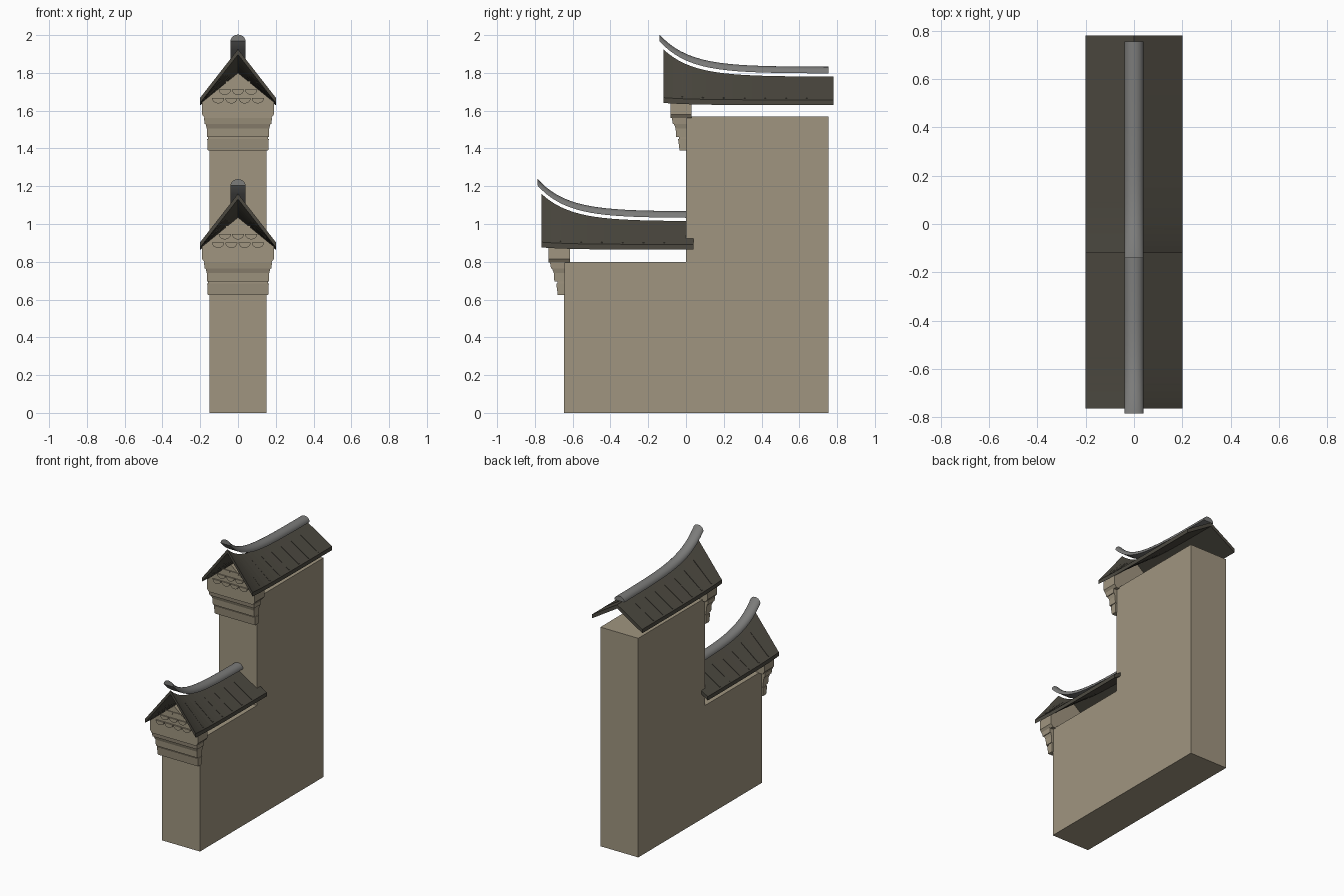
import bpy, bmesh, math

cube = bpy.data.objects.get("Cube")
if cube:
    bpy.data.objects.remove(cube, do_unlink=True)


def material(name, rgb):
    m = bpy.data.materials.new(name)
    m.use_nodes = True
    m.diffuse_color = (*rgb, 1)
    bsdf = m.node_tree.nodes["Principled BSDF"]
    bsdf.inputs["Base Color"].default_value = (*rgb, 1)
    bsdf.inputs["Roughness"].default_value = 0.9
    return m


STONE = material("tan stone", (0.35, 0.30, 0.215))
TILE = material("dark roof tile", (0.072, 0.066, 0.051))
RIDGE = material("grey ridge tile", (0.20, 0.20, 0.195))


def loft(name, strips, mat, smooth=False):
    """Build closed solids, each from a list of matching rings of points."""
    bm = bmesh.new()
    for rings in strips:
        loops = [[bm.verts.new(p) for p in ring] for ring in rings]
        n = len(loops[0])
        for a, b in zip(loops, loops[1:]):
            for i in range(n):
                j = (i + 1) % n
                bm.faces.new((a[i], a[j], b[j], b[i]))
        bm.faces.new(loops[0])
        bm.faces.new(loops[-1][::-1])
    bmesh.ops.recalc_face_normals(bm, faces=bm.faces)
    mesh = bpy.data.meshes.new(name)
    bm.to_mesh(mesh)
    bm.free()
    mesh.materials.append(mat)
    ob = bpy.data.objects.new(name, mesh)
    bpy.context.collection.objects.link(ob)
    if smooth:
        bpy.ops.object.select_all(action="DESELECT")
        ob.select_set(True)
        bpy.context.view_layer.objects.active = ob
        bpy.ops.object.shade_smooth_by_angle(angle=math.radians(40))
    return ob


def rect(hx, y0, y1, z):
    return [(-hx, y0, z), (hx, y0, z), (hx, y1, z), (-hx, y1, z)]


# Roof curves: height of ridge, eave and ridge cap along y
def flare(y):
    return math.exp(-6.5 * (y + 0.12))


def ridge_z(y):
    return 1.78 + 0.145 * flare(y)


def eave_z(y):
    return 1.657 + 0.012 * flare(y)


def cap_z(y):
    return 1.797 + 0.15 * flare(y)


def spread(a, b, n):
    return [a + (b - a) * (i / n) ** 1.5 for i in range(n + 1)]


def tier(prefix, dy, dz, roof_end, cap_end):
    def put(rings):
        return [[(x, y + dy, z + dz) for x, y, z in ring] for ring in rings]

    # Gabled roof sheet with flared front
    t = 0.028
    roof = []
    for y in spread(-0.12, roof_end, 20):
        e, r = eave_z(y), ridge_z(y)
        roof.append([(-0.2, y, e - t), (-0.2, y, e), (0, y, r),
                     (0.2, y, e), (0.2, y, e - t), (0, y, r - t)])
    loft(prefix + "_roof", [put(roof)], TILE)

    # Slim tile seams running down both slopes
    seams = []
    y = -0.02
    while y < roof_end - 0.05:
        for side in (-1, 1):
            rings = []
            for yy in (y - 0.004, y + 0.004):
                def top(x):
                    return ridge_z(yy) + (eave_z(yy) - ridge_z(yy)) * x / 0.2
                rings.append([(side * x, yy, top(x) + h) for x, h in
                              ((0.05, -0.005), (0.05, 0.003),
                               (0.19, 0.003), (0.19, -0.005))])
            seams.append(put(rings))
        y += 0.11
    loft(prefix + "_roof_seams", seams, TILE)

    # Half-round ridge cap floating just above the ridge
    cap = []
    for y in spread(-0.14, cap_end, 20):
        cap.append([(0.04 * math.cos(a), y, cap_z(y) + 0.035 * math.sin(a))
                    for a in (math.pi * i / 10 for i in range(11))])
    loft(prefix + "_ridge_cap", [put(cap)], RIDGE, smooth=True)

    # Pentagonal gable block
    shape = [(-0.175, 1.56), (-0.19, 1.58), (-0.19, 1.645), (0, 1.80),
             (0.19, 1.645), (0.19, 1.58), (0.175, 1.56)]
    gable = [[(x, y, z) for x, z in shape] for y in (-0.082, 0.03)]
    loft(prefix + "_gable", [put(gable)], STONE)

    # Stepped corbel mouldings: half width and front, bottom then top
    steps = [((0.16, -0.034, 1.39), (0.163, -0.042, 1.45)),
             ((0.158, -0.036, 1.45), (0.158, -0.036, 1.46)),
             ((0.163, -0.052, 1.46), (0.165, -0.055, 1.505)),
             ((0.165, -0.055, 1.505), (0.172, -0.064, 1.53)),
             ((0.177, -0.07, 1.53), (0.18, -0.075, 1.562))]
    loft(prefix + "_corbels",
         [put([rect(hx, fy, 0.005, z) for hx, fy, z in s]) for s in steps],
         STONE)

    # Rows of half-round scales on the gable front
    scales = []
    for row, count in enumerate((4, 3, 2)):
        z = 1.666 + 0.045 * row
        for i in range(count):
            cx = (i - (count - 1) / 2) * 0.07
            depth = -0.092 + 0.002 * row
            scales.append(put([
                [(cx + 0.032 * math.cos(a), y, z - 0.028 * math.sin(a))
                 for a in (math.pi * k / 8 for k in range(9))]
                for y in (depth, -0.08)]))
    loft(prefix + "_gable_scales", scales, STONE)


# Stepped wall
loft("lower_wall", [[rect(0.15, -0.645, 0, z) for z in (0, 0.8)]], STONE)
loft("upper_wall", [[rect(0.15, 0, 0.755, z) for z in (0, 1.57)]], STONE)

# The two roofed tiers
tier("upper", 0, 0, 0.78, 0.755)
tier("lower", -0.645, -0.765, 0.685, 0.655)
